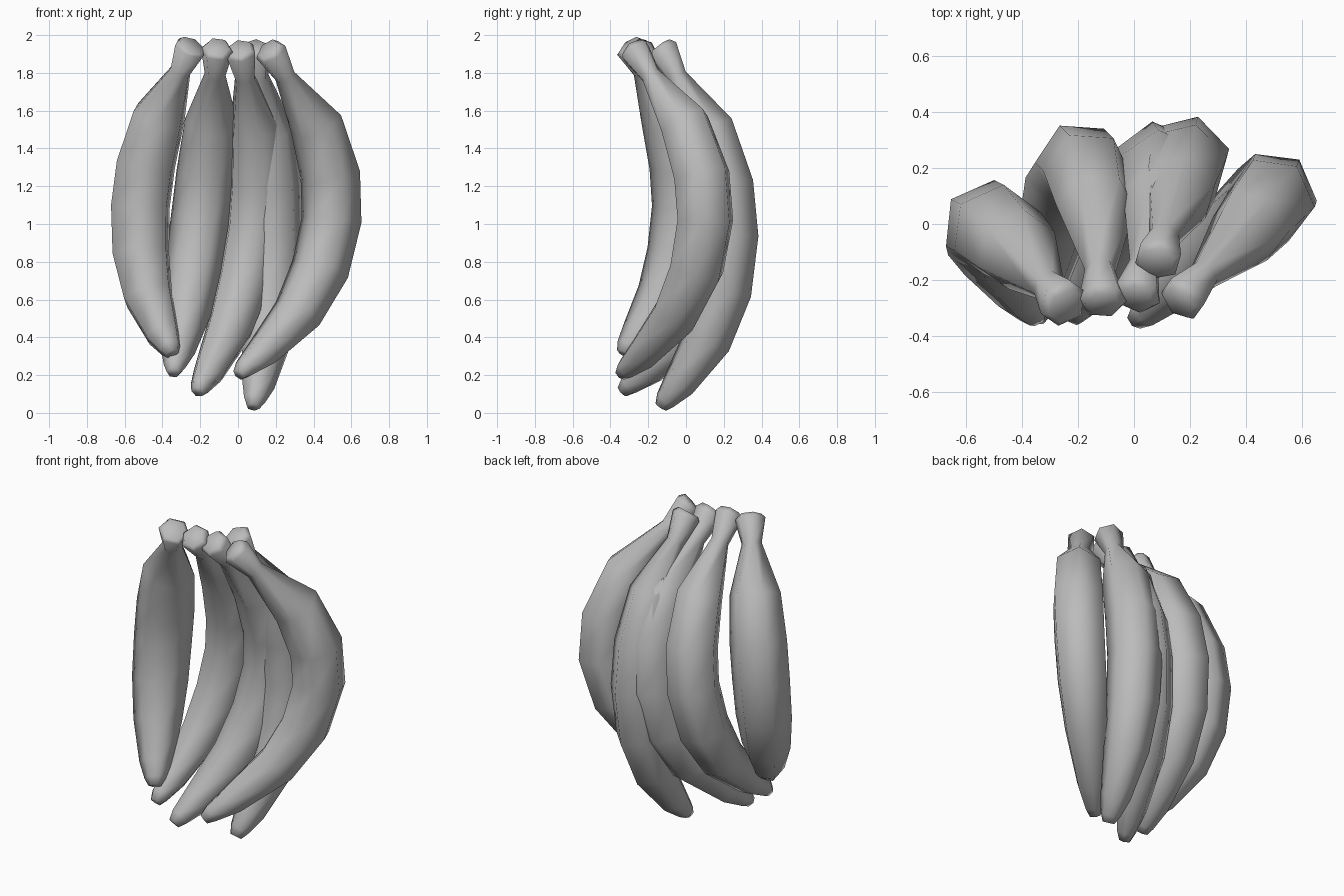
import bpy, bmesh, math
from mathutils import Vector

cube = bpy.data.objects.get("Cube")
if cube:
    bpy.data.objects.remove(cube, do_unlink=True)

# single flat colour
grey = bpy.data.materials.new("plain_grey")
grey.use_nodes = True
colour = (0.5, 0.5, 0.5, 1)
grey.diffuse_color = colour
grey.node_tree.nodes["Principled BSDF"].inputs["Base Color"].default_value = colour

# shared fruit profile: (share of length, share of bulge, radius)
PROFILE = [(-0.01, -0.08, 0.065), (0, -0.04, 0.086), (0.075, 0.18, 0.056),
           (0.225, 0.66, 0.143), (0.385, 0.92, 0.16), (0.525, 1, 0.16),
           (0.68, 0.92, 0.155), (0.82, 0.68, 0.134), (0.945, 0.26, 0.09),
           (0.99, 0.06, 0.058), (1.01, -0.01, 0.035)]
SIDES = 6


def banana(name, stem, tip, bulge, twist=0, girth=1):
    """Loft six-sided rings along a bowed line from stem to tip."""
    stem, tip, bulge = Vector(stem), Vector(tip), Vector(bulge)
    path = [stem.lerp(tip, t) + bulge * b for t, b, r in PROFILE]
    bm = bmesh.new()
    rings = []
    for i, centre in enumerate(path):
        along = (path[min(i + 1, len(path) - 1)] - path[max(i - 1, 0)]).normalized()
        out = (bulge - along * bulge.dot(along)).normalized()
        side = along.cross(out)
        ring = []
        for k in range(SIDES):
            a = math.tau * k / SIDES + math.radians(twist)
            offset = out * math.cos(a) + side * math.sin(a)
            ring.append(bm.verts.new(centre + offset * PROFILE[i][2] * girth))
        rings.append(ring)
    for low, high in zip(rings, rings[1:]):
        for k in range(SIDES):
            n = (k + 1) % SIDES
            bm.faces.new((low[k], low[n], high[n], high[k]))
    bm.faces.new(rings[0])
    bm.faces.new(rings[-1])
    bmesh.ops.recalc_face_normals(bm, faces=bm.faces)
    mesh = bpy.data.meshes.new(name)
    bm.to_mesh(mesh)
    bm.free()
    mesh.materials.append(grey)
    obj = bpy.data.objects.new(name, mesh)
    bpy.context.collection.objects.link(obj)
    bpy.ops.object.select_all(action='DESELECT')
    obj.select_set(True)
    bpy.context.view_layer.objects.active = obj
    bpy.ops.object.shade_smooth_by_angle(angle=math.radians(75))


# the bunch, from its right to its left
banana("right_banana", (-0.26, -0.27, 1.93), (-0.35, -0.33, 0.33), (-0.21, 0.29, 0), -18, 1.06)
banana("centre_right_banana", (-0.11, -0.25, 1.92), (-0.34, -0.33, 0.23), (0.035, 0.50, 0), 30)
banana("centre_banana", (0.02, -0.23, 1.91), (-0.21, -0.33, 0.13), (0.185, 0.49, 0), -27)
banana("back_banana", (0.09, -0.11, 1.92), (0.08, -0.13, 0.05), (0.10, 0.35, 0))
banana("left_banana", (0.19, -0.25, 1.91), (0.01, -0.34, 0.22), (0.40, 0.40, 0), -8)
